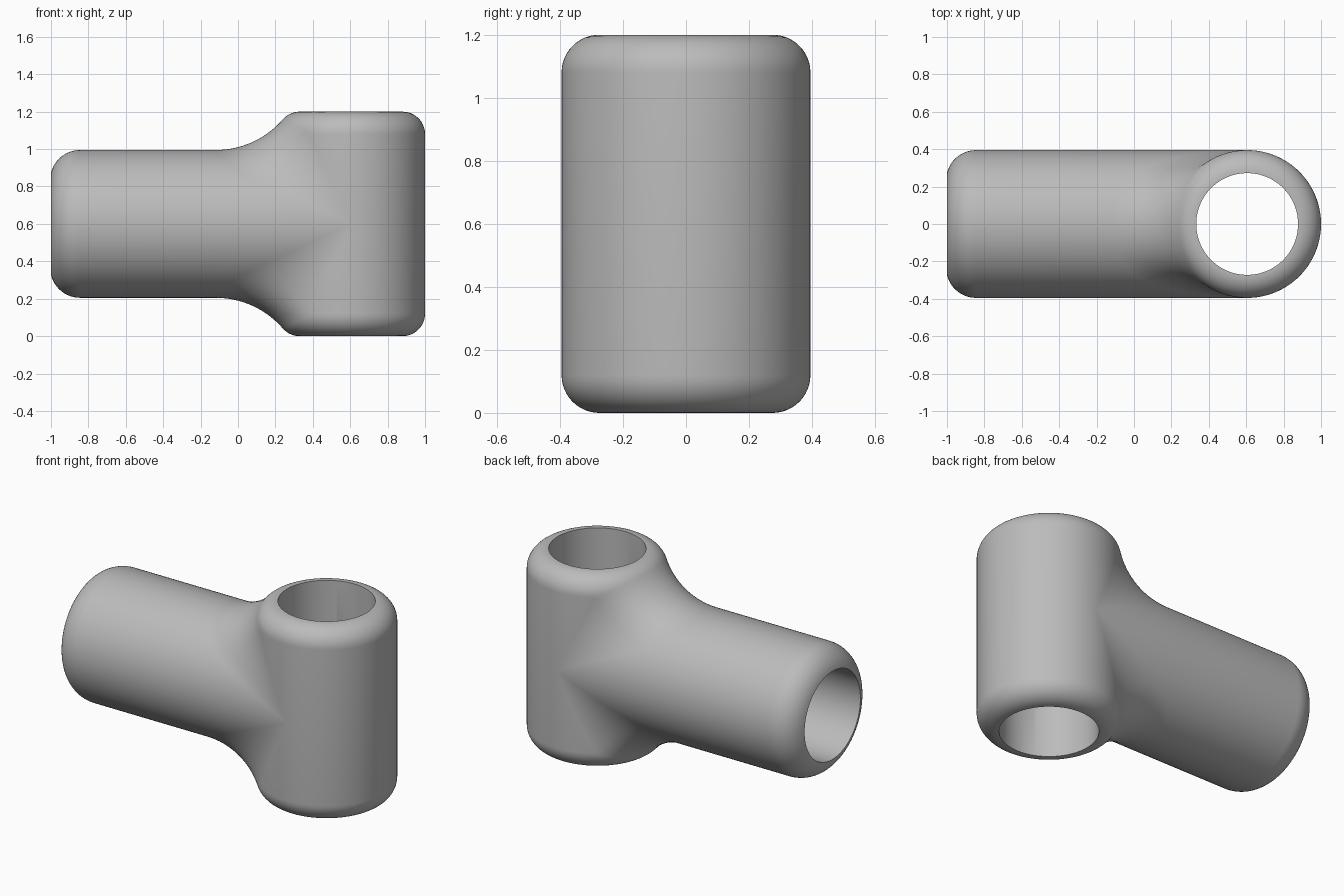
import bpy
import bmesh
from math import sin, cos, pi, acos, asin, atan2, sqrt
from mathutils import Vector

cube = bpy.data.objects.get("Cube")
if cube:
    bpy.data.objects.remove(cube, do_unlink=True)

R = 0.395          # outer radius of both tubes
BORE = 0.272       # radius of both holes
HALF = 0.6         # half height of the upright tube
AXIS = 0.605       # x of the upright tube's axis
EDGE = 0.12        # rim rounding of the upright tube
END_EDGE = 0.16    # rim rounding of the side tube
BLEND = 0.476      # radius of the fillet between the tubes
STEPS = 36         # columns per quarter turn
MAJOR, SHOULDER = R - EDGE, HALF - EDGE

bm = bmesh.new()


def loft(rows):
    """Join neighbouring rows of points with quads."""
    grid = [[bm.verts.new(p) for p in row] for row in rows]
    for a, b in zip(grid, grid[1:]):
        for i in range(len(a) - 1):
            bm.faces.new((a[i], a[i + 1], b[i + 1], b[i]))


def upright(azimuth, radius, z):
    return Vector((AXIS - radius * cos(azimuth), radius * sin(azimuth), z))


def side(angle, radius, x):
    return Vector((x, radius * sin(angle), radius * cos(angle)))


def upright_column(azimuth, z_start, bend_start):
    """Outer wall, rounded rim and top of the upright tube."""
    radius = MAJOR + EDGE * cos(bend_start)
    column = [upright(azimuth, radius, z_start)]
    for k in range(13):
        bend = bend_start + (pi / 2 - bend_start) * k / 12
        column.append(upright(azimuth, MAJOR + EDGE * cos(bend), SHOULDER + EDGE * sin(bend)))
    return column + [upright(azimuth, BORE, HALF)]


side_rows, body_rows, bore_rows, side_bore_rows = [], [], [], []
end_bend = acos((BORE - R + END_EDGE) / END_EDGE)
end_x = -1 + END_EDGE * sin(end_bend)

# Inner side of the joint: one quarter, with a rolling-ball fillet
for i in range(STEPS + 1):
    angle = pi / 2 * i / STEPS
    ball = side(angle, R + BLEND, 0)
    lift = max(0, ball.z - SHOULDER)
    reach = MAJOR + sqrt((EDGE + BLEND) ** 2 - lift ** 2)
    azimuth = asin(min(1, ball.y / reach))
    ball.x = AXIS - reach * cos(azimuth)
    bend = atan2(lift, reach - MAJOR)
    z_touch = SHOULDER + EDGE * sin(bend) if lift else ball.z
    touch = upright(azimuth, MAJOR + EDGE * cos(bend), z_touch)

    # Side tube from its open end to the fillet, then over the fillet
    row = []
    for k in range(13):
        b = end_bend * (1 - k / 12)
        row.append(side(angle, R - END_EDGE + END_EDGE * cos(b), end_x - END_EDGE * sin(b)))
    start = (side(angle, R, ball.x) - ball) / BLEND
    finish = (touch - ball) / BLEND
    for k in range(17):
        row.append(ball + start.lerp(finish, k / 16).normalized() * BLEND)
    side_rows.append(row)
    body_rows.append(upright_column(azimuth, z_touch, bend))

    # Holes meeting along a mitre
    bore_rows.append([upright(azimuth, BORE, BORE * cos(azimuth)), upright(azimuth, BORE, HALF)])
    row = []
    for k in range(9):
        a = angle + (azimuth - angle) * k / 8
        row.append(side(a, BORE, -1 + (AXIS - BORE * cos(a) + 1) * k / 8))
    side_bore_rows.append(row)

# Outer side of the upright tube
for i in range(STEPS + 1):
    azimuth = pi / 2 * (1 + i / STEPS)
    if i:
        body_rows.append(upright_column(azimuth, 0, 0))
        bore_rows.append([upright(azimuth, BORE, 0), upright(azimuth, BORE, HALF)])

for rows in (side_rows, body_rows, bore_rows, side_bore_rows):
    loft(rows)

# Mirror the quarter front to back and top to bottom
for axis in (Vector((1, -1, 1)), Vector((1, 1, -1))):
    copy = bmesh.ops.duplicate(bm, geom=bm.verts[:] + bm.edges[:] + bm.faces[:])
    for v in copy["geom"]:
        if isinstance(v, bmesh.types.BMVert):
            v.co = v.co * axis
bmesh.ops.remove_doubles(bm, verts=bm.verts[:], dist=0.00005)
bmesh.ops.recalc_face_normals(bm, faces=bm.faces[:])
bmesh.ops.translate(bm, verts=bm.verts[:], vec=(0, 0, HALF))

mesh = bpy.data.meshes.new("tee_joint")
bm.to_mesh(mesh)
bm.free()
joint = bpy.data.objects.new("tee_joint", mesh)
bpy.context.collection.objects.link(joint)

grey = bpy.data.materials.new("plain grey")
grey.use_nodes = True
colour = (0.5, 0.5, 0.5, 1)
grey.diffuse_color = colour
grey.node_tree.nodes["Principled BSDF"].inputs["Base Color"].default_value = colour
mesh.materials.append(grey)

bpy.ops.object.select_all(action="DESELECT")
joint.select_set(True)
bpy.context.view_layer.objects.active = joint
bpy.ops.object.shade_smooth_by_angle(angle=pi / 6)
